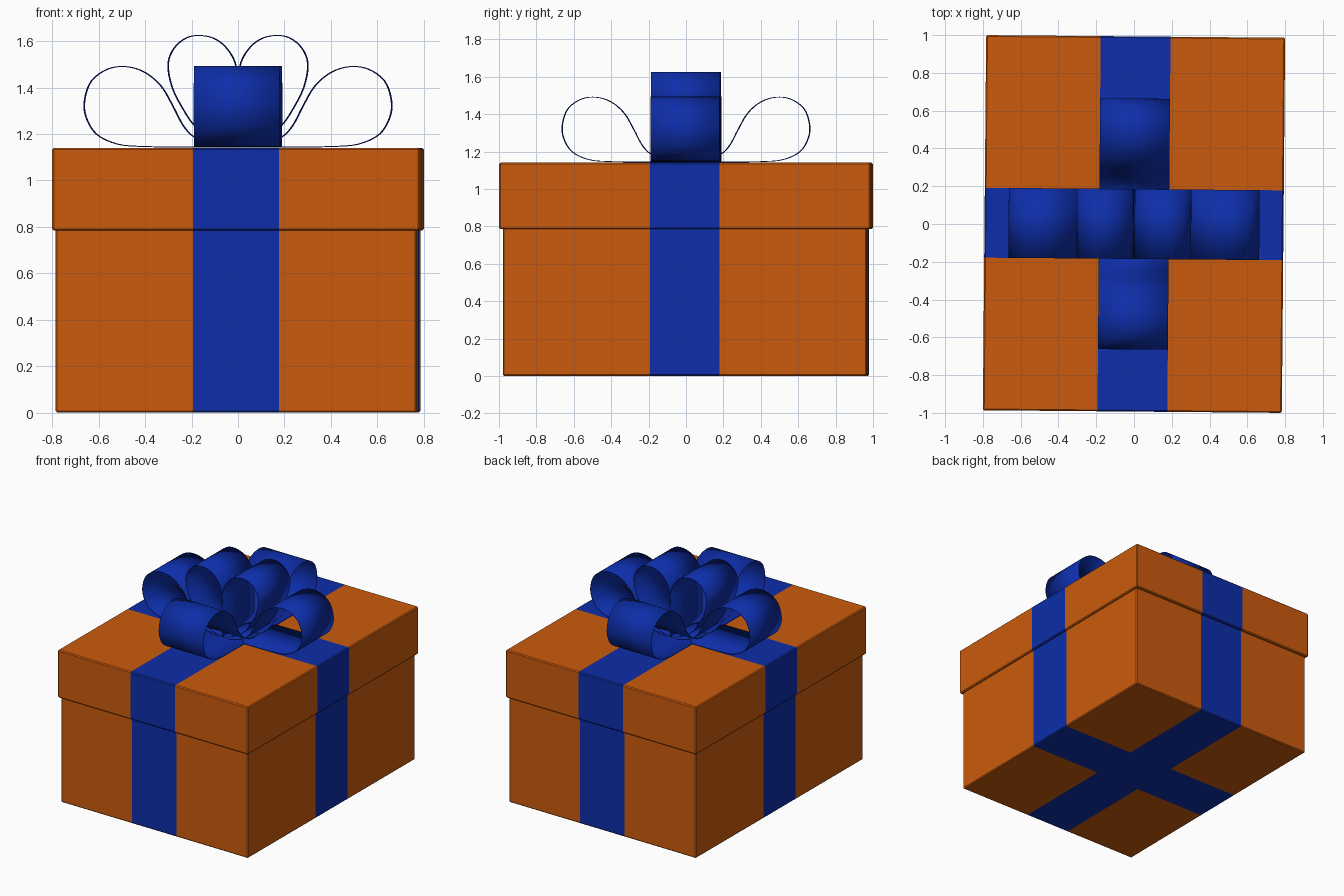
import bpy, bmesh, math
from mathutils import Vector, Matrix

if "Cube" in bpy.data.objects:
    bpy.data.objects.remove(bpy.data.objects["Cube"])

HALF = 0.185                      # half ribbon width
TURN = Matrix.Rotation(math.radians(-0.5), 4, 'Z')


def material(name, color):
    m = bpy.data.materials.new(name)
    m.diffuse_color = (*color, 1)
    m.use_nodes = True
    m.node_tree.nodes["Principled BSDF"].inputs["Base Color"].default_value = m.diffuse_color
    return m


PAPER = material("orange_paper", (0.6, 0.105, 0.004))
RIBBON = material("blue_ribbon", (0.004, 0.027, 0.4))


def add_object(name, bm, mats):
    me = bpy.data.meshes.new(name)
    bm.to_mesh(me)
    bm.free()
    for m in mats:
        me.materials.append(m)
    ob = bpy.data.objects.new(name, me)
    bpy.context.collection.objects.link(ob)
    return ob


def wrapped_box(name, hx, hy, z0, z1):
    """Box cut along the ribbon edges, with the ribbon bands coloured."""
    bm = bmesh.new()
    bmesh.ops.create_cube(bm, size=1)
    for v in bm.verts:
        v.co = Vector((v.co.x * 2 * hx, v.co.y * 2 * hy, z0 + (v.co.z + 0.5) * (z1 - z0)))
    for axis in (Vector((1, 0, 0)), Vector((0, 1, 0))):
        for s in (-1, 1):
            bmesh.ops.bisect_plane(bm, geom=bm.verts[:] + bm.edges[:] + bm.faces[:],
                                   plane_co=axis * s * HALF, plane_no=axis)
    for f in bm.faces:
        c = f.calc_center_median()
        f.material_index = int(abs(c.x) < HALF or abs(c.y) < HALF)
    ob = add_object(name, bm, (PAPER, RIBBON))
    ob.matrix_world = TURN
    bev = ob.modifiers.new("soft_edges", 'BEVEL')
    bev.width = 0.007
    bev.segments = 1
    bev.limit_method = 'ANGLE'


def smooth_path(pts, steps=4):
    """Catmull-Rom curve through the points."""
    p = [Vector(q) for q in pts]
    p = [2 * p[0] - p[1]] + p + [2 * p[-1] - p[-2]]
    out = []
    for i in range(1, len(p) - 2):
        a, b, c, d = p[i - 1:i + 3]
        for k in range(steps):
            t = k / steps
            out.append(0.5 * (2 * b + (c - a) * t + (2 * a - 5 * b + 4 * c - d) * t * t
                              + (3 * b - a - 3 * c + d) * t ** 3))
    return out + [p[-2]]


def bow_loop(name, pts, angle):
    """Ribbon strip following an x-z profile, turned about the box centre."""
    bm = bmesh.new()
    rows = [[bm.verts.new((q.x, y, q.y)) for y in (-HALF, HALF)] for q in smooth_path(pts)]
    for a, b in zip(rows, rows[1:]):
        bm.faces.new((a[0], a[1], b[1], b[0])).smooth = True
    ob = add_object(name, bm, (RIBBON,))
    ob.matrix_world = TURN @ Matrix.Rotation(math.radians(angle), 4, 'Z')
    sol = ob.modifiers.new("thickness", 'SOLIDIFY')
    sol.thickness = 0.004
    sol.offset = 0


# Box and lid
wrapped_box("box_base", 0.777, 0.973, 0.0, 0.80)
wrapped_box("box_lid", 0.7914, 0.993, 0.785, 1.14)

# Bow: four wide loops and two upright ones
wide = [(0, 1.143), (0.2, 1.144), (0.4, 1.146), (0.52, 1.157), (0.61, 1.2), (0.655, 1.275),
        (0.66, 1.35), (0.63, 1.43), (0.56, 1.48), (0.48, 1.49), (0.4, 1.465), (0.33, 1.405),
        (0.28, 1.32), (0.235, 1.235), (0.185, 1.185), (0.1, 1.153), (0, 1.143)]
tall = [(0, 1.145), (0.004, 1.3), (0.006, 1.48), (0.045, 1.565), (0.1, 1.61), (0.16, 1.624),
        (0.22, 1.615), (0.275, 1.57), (0.301, 1.5), (0.283, 1.4), (0.235, 1.305),
        (0.185, 1.235), (0.1, 1.175), (0, 1.145)]
for side, ang in (("right", 0), ("back", 90), ("left", 180), ("front", 270)):
    bow_loop("bow_loop_" + side, wide, ang)
for side, ang in (("right", 0), ("left", 180)):
    bow_loop("upper_bow_loop_" + side, tall, ang)
